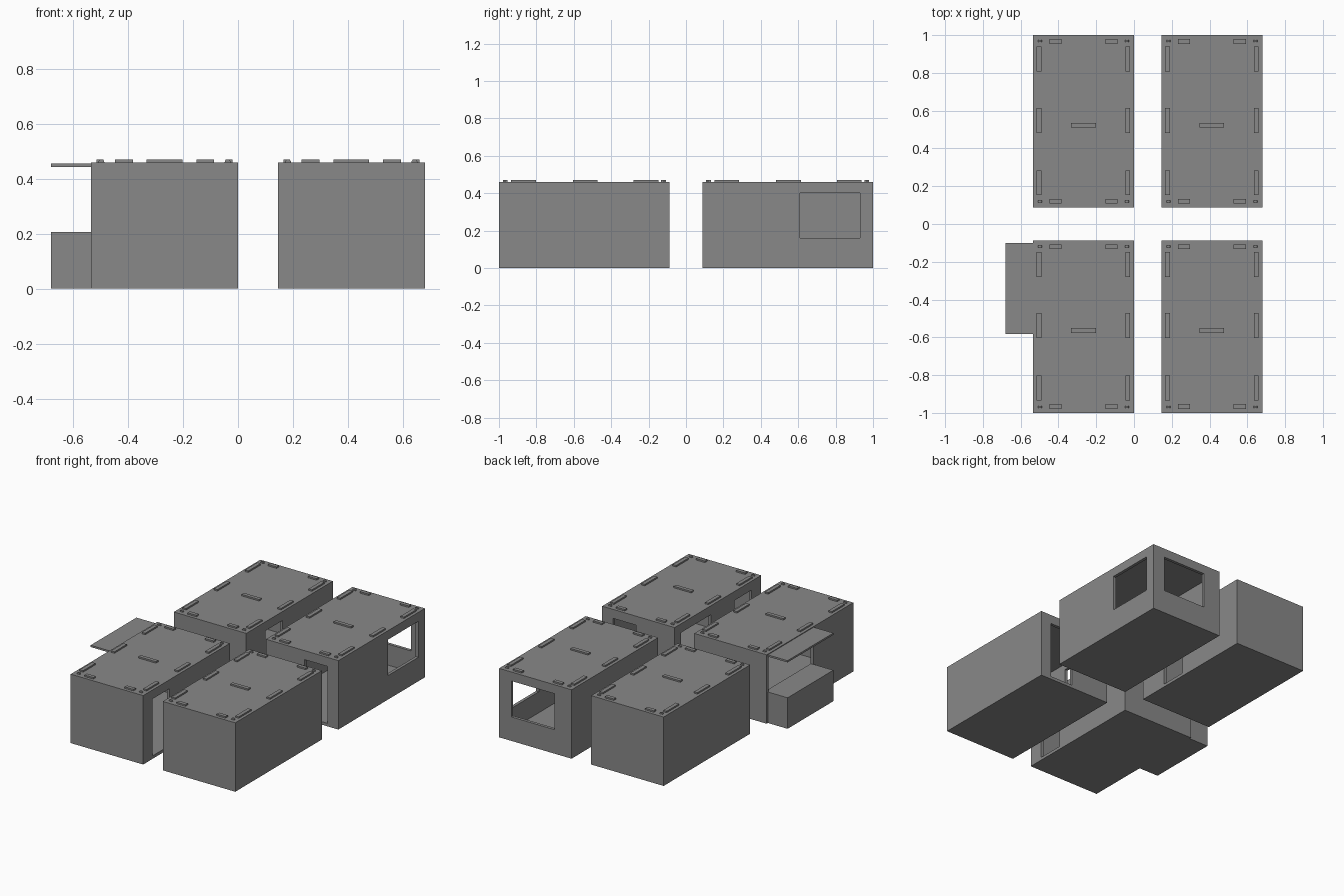
import bpy, bmesh
from mathutils import Matrix, Vector

cube = bpy.data.objects.get("Cube")
if cube:
    bpy.data.objects.remove(cube, do_unlink=True)

grey = bpy.data.materials.new("mid grey")
grey.use_nodes = True
colour = (0.25, 0.25, 0.25, 1)
grey.diffuse_color = colour
grey.node_tree.nodes["Principled BSDF"].inputs["Base Color"].default_value = colour

W, D, H, T = 0.535, 0.913, 0.46, 0.02   # module width, depth, height, wall
SILL, HEAD = 0.16, 0.40                 # window bottom, opening top


def add_box(bm, lo, hi):
    lo, hi = Vector(lo), Vector(hi)
    m = Matrix.Translation((lo + hi) / 2) @ Matrix.Diagonal((*(hi - lo), 1))
    bmesh.ops.create_cube(bm, size=1, matrix=m)


def finish(name, bm):
    mesh = bpy.data.meshes.new(name)
    bm.to_mesh(mesh)
    bm.free()
    mesh.materials.append(grey)
    obj = bpy.data.objects.new(name, mesh)
    bpy.context.collection.objects.link(obj)
    return obj


def box(name, lo, hi):
    bm = bmesh.new()
    add_box(bm, lo, hi)
    return finish(name, bm)


def cut(obj, lo, hi):
    cutter = box("cutter", lo, hi)
    cutter.hide_render = True
    mod = obj.modifiers.new("cut", 'BOOLEAN')
    mod.operation, mod.solver, mod.object = 'DIFFERENCE', 'EXACT', cutter
    bpy.context.view_layer.objects.active = obj
    bpy.ops.object.modifier_apply(modifier=mod.name)
    bpy.data.objects.remove(cutter, do_unlink=True)


def opening(obj, axis, wall, a, b, low, high=HEAD):
    """Cut a hole in the wall at x or y = wall, spanning a to b along it."""
    e = T * 1.5
    if axis == 'x':
        cut(obj, (wall - e, a, low), (wall + e, b, high))
    else:
        cut(obj, (a, wall - e, low), (b, wall + e, high))


def module(name, x, y):
    """Hollow room whose lowest corner is at x, y, with roof lugs."""
    shell = box(name + "_room", (x, y, 0), (x + W, y + D, H))
    cut(shell, (x + T, y + T, T), (x + W - T, y + D - T, H - T))
    bm = bmesh.new()
    cx, cy, top = x + W / 2, y + D / 2, H + 0.01

    def lug(px, py, sx, sy):
        add_box(bm, (px - sx / 2, py - sy / 2, H - 0.005), (px + sx / 2, py + sy / 2, top))

    lug(cx, cy - 0.02, 0.13, 0.025)
    for s in (-1, 1):
        for dy in (-0.33, 0, 0.325):
            lug(cx + s * 0.235, cy + 0.005 + dy, 0.025, 0.132)
        for t in (-1, 1):
            lug(cx + s * 0.148, cy + t * 0.423, 0.065, 0.025)
            # small rounded corner eyes
            m = Matrix.Translation((cx + s * 0.23, cy + t * 0.425, H)) @ Matrix.Rotation(1.5708, 4, 'X')
            bmesh.ops.create_cone(bm, cap_ends=True, segments=12, radius1=0.011,
                                  radius2=0.011, depth=0.01, matrix=m)
    finish(name + "_roof_lugs", bm)
    return shell


XR, XL, YF, YB = -W, 0.145, -1.0, 1 - D
front_right = module("front_right", XR, YF)
back_right = module("back_right", XR, YB)
front_left = module("front_left", XL, YF)
back_left = module("back_left", XL, YB)

# Doorways between neighbouring rooms
opening(front_right, 'x', 0, -0.90, -0.72, T)
opening(front_left, 'x', XL, -0.90, -0.72, T)
opening(front_left, 'y', YF + D, 0.43, 0.60, T)
opening(back_left, 'y', YB, 0.43, 0.60, T)
opening(back_right, 'x', 0, 0.29, 0.47, T)
opening(front_left, 'x', XL, -0.47, -0.155, T)

# Corner windows
opening(back_left, 'x', XL + W, 0.61, 0.93, SILL)
opening(back_left, 'y', YB + D, 0.27, 0.59, SILL)

# Serving hatch with counter and awning
opening(front_right, 'x', XR, -0.58, -0.105, 0.207, 0.435)
box("counter", (-0.68, -0.583, 0), (XR, -0.1, 0.207))
box("awning", (-0.68, -0.583, 0.443), (XR, -0.1, 0.455))
